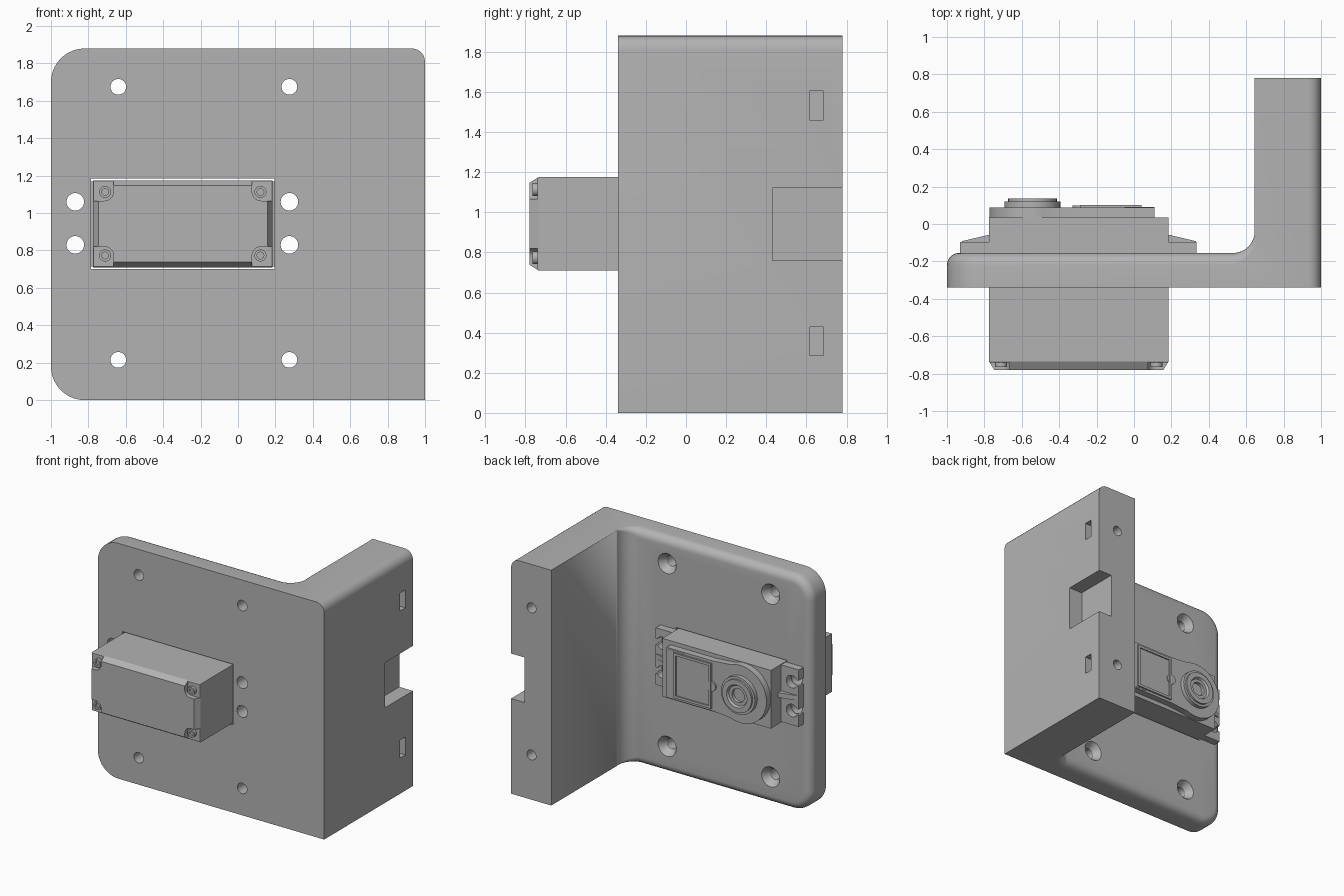
import bpy, bmesh
from math import sin, cos, pi
from mathutils import Vector

if "Cube" in bpy.data.objects:
    bpy.data.objects.remove(bpy.data.objects["Cube"])

grey = bpy.data.materials.new("plain grey")
grey.use_nodes = True
GREY = (0.45, 0.45, 0.45, 1)
grey.diffuse_color = GREY
grey.node_tree.nodes["Principled BSDF"].inputs["Base Color"].default_value = GREY


def finish(name, bm):
    bmesh.ops.remove_doubles(bm, verts=bm.verts, dist=1e-5)
    bmesh.ops.recalc_face_normals(bm, faces=bm.faces)
    mesh = bpy.data.meshes.new(name)
    bm.to_mesh(mesh)
    bm.free()
    mesh.materials.append(grey)
    ob = bpy.data.objects.new(name, mesh)
    bpy.context.collection.objects.link(ob)
    return ob


def activate(ob):
    bpy.ops.object.select_all(action='DESELECT')
    ob.select_set(True)
    bpy.context.view_layer.objects.active = ob


def cut(target, cutter):
    cutter.hide_render = True
    mod = target.modifiers.new("cut", 'BOOLEAN')
    mod.operation, mod.solver, mod.object = 'DIFFERENCE', 'EXACT', cutter
    activate(target)
    bpy.ops.object.modifier_apply(modifier=mod.name)
    bpy.data.objects.remove(cutter)


def prism(name, outline, y0, y1, inset=0):
    """Extrude an (x, z) outline along y; inset shrinks the y0 end about the middle."""
    bm = bmesh.new()
    mid = sum((Vector(p) for p in outline), Vector((0, 0))) / len(outline)

    def shrink(p):
        d = Vector(p) - mid
        return [m + c - (inset if c > 0 else -inset) for m, c in zip(mid, d)]
    a = [bm.verts.new((x, y0, z)) for x, z in map(shrink, outline)]
    b = [bm.verts.new((x, y1, z)) for x, z in outline]
    bm.faces.new(a)
    bm.faces.new(b)
    for i in range(len(a)):
        j = (i + 1) % len(a)
        bm.faces.new((a[i], a[j], b[j], b[i]))
    return finish(name, bm)


def rect(x0, x1, z0, z1):
    return [(x0, z0), (x1, z0), (x1, z1), (x0, z1)]


def arc(cx, cz, r, a0, a1, n=10):
    return [(cx + r * cos(a0 + (a1 - a0) * i / n), cz + r * sin(a0 + (a1 - a0) * i / n))
            for i in range(n + 1)]


def lathe(name, profile, x, z):
    """Spin (radius, y) points about an axis along y."""
    bm = bmesh.new()
    vs = [bm.verts.new((x + r, y, z)) for r, y in profile]
    es = [bm.edges.new(p) for p in zip(vs, vs[1:])]
    bmesh.ops.spin(bm, geom=vs + es, cent=(x, 0, z), axis=(0, 1, 0),
                   angle=2 * pi, steps=32)
    return finish(name, bm)


def rod(name, r, y0, y1, x, z):
    return lathe(name, [(0, y0), (r, y0), (r, y1), (0, y1)], x, z)


# Bracket: rounded plate that flows through a fillet into the side wall
H, FRONT, BACK, WALL, END = 1.88, -0.34, -0.155, 0.645, 0.78
EDGE, FILLET, CORNER, STEPS = 0.065, 0.115, 0.18, 6
XJ = WALL - FILLET
turns = [pi / 2 * k / STEPS for k in range(STEPS + 1)]
bm = bmesh.new()


def skin(rows):
    for r, s in zip(rows, rows[1:]):
        for i in range(len(r) - 1):
            bm.faces.new((r[i], r[i + 1], s[i + 1], s[i]))


def plate_ring(y, inset):
    c = CORNER - 1
    pts = [(XJ, inset)] + arc(c, CORNER, CORNER - inset, -pi / 2, -pi)
    pts += arc(c, H - CORNER, CORNER - inset, pi, pi / 2) + [(XJ, H - inset)]
    return [bm.verts.new((x, y, z)) for x, z in pts]


rings = [plate_ring(FRONT, 0)]
rings += [plate_ring(BACK - EDGE * (1 - sin(a)), EDGE * (1 - cos(a))) for a in turns]
skin(rings)
bm.faces.new(rings[0])
bm.faces.new(rings[-1])

# The plate's rounded rim fades out along the fillet
rows = []
for i in range(13):
    t = i / 12
    n = Vector((-sin(t * pi / 2), cos(t * pi / 2)))
    p = Vector((XJ, BACK + FILLET)) - n * FILLET
    r = EDGE * (1 - t)
    half = [(p - n * r * (1 - sin(a)), r * (1 - cos(a))) for a in turns]
    pts = [(q.x, q.y, z) for q, z in half]
    pts += [(q.x, q.y, H - z) for q, z in reversed(half)]
    rows.append([bm.verts.new(v) for v in pts])
skin(rows)
path = [(WALL, END), (1, END), (1, FRONT), (XJ, FRONT)]
low = [bm.verts.new((x, y, 0)) for x, y in path]
top = [bm.verts.new((x, y, H)) for x, y in path]
skin([low, top])
bm.faces.new((rows[-1][0], rows[-1][-1], top[0], low[0]))
bm.faces.new([r[0] for r in rows] + low)
bm.faces.new([r[-1] for r in rows] + top)
bmesh.ops.remove_doubles(bm, verts=bm.verts, dist=1e-5)
rim = [e for e in bm.edges if all(v.co.x > 0.999 for v in e.verts)
       and abs(e.verts[0].co.z - e.verts[1].co.z) < 0.01]
bmesh.ops.bevel(bm, geom=rim, offset=0.07, segments=6, profile=0.5, affect='EDGES')
bracket = finish("bracket", bm)

# Bracket openings
SX, SZ = -0.295, 0.943          # motor centre
SLOT_X, SLOT_Z = (-0.87, 0.275), (0.83, 1.06)
cut(bracket, prism("motor_opening", rect(-0.785, 0.195, 0.7, 1.185), -0.5, 0))
for x in (-0.64, 0.275):
    for z in (0.215, 1.675):
        cut(bracket, lathe("countersink", [(0, -0.4), (0.042, -0.4), (0.042, -0.21),
                                           (0.08, BACK), (0.08, -0.1), (0, -0.1)], x, z))
for x in SLOT_X:
    for z in SLOT_Z:
        cut(bracket, rod("screw_hole", 0.047, -0.4, -0.1, x, z))
cut(bracket, prism("wall_notch", rect(0.88, 1.1, 0.76, 1.12), 0.43, 0.9))
for z in (0.357, 1.532):
    cut(bracket, prism("nut_slot", rect(0.75, 1.1, z - 0.072, z + 0.072), 0.615, 0.685))
    cut(bracket, rod("bolt_hole", 0.04, 0.4, 0.9, 0.82, z))

# Motor case with chamfered front cap and four screw pockets
prism("motor_case", rect(-0.775, 0.185, 0.71, 1.175), -0.735, 0.035)
cap = prism("motor_front_cap", rect(-0.775, 0.185, 0.71, 1.175), -0.78, -0.735, 0.028)
pocket = [(-0.05, -0.05), (0.11, -0.05)] + arc(0.06, 0.06, 0.05, 0, pi / 2, 6) + [(-0.05, 0.11)]
for sx in (-1, 1):
    for sz in (-1, 1):
        outline = [(SX + sx * (0.48 - u), SZ + sz * (0.2325 - v)) for u, v in pocket]
        cut(cap, prism("pocket", outline, -0.9, -0.741))
        lathe("case_screw", [(0, -0.735), (0.032, -0.735), (0.032, -0.765), (0.018, -0.765),
                             (0.018, -0.75), (0, -0.75)], SX + sx * 0.415, SZ + sz * 0.17)

# Gear cover: round around the shaft, straight towards the label end
CX = -0.543
cover = arc(CX, SZ, 0.23, pi * 0.38, pi * 1.62, 32)
cover += [(-0.3, SZ - 0.2), (0.11, SZ - 0.2), (0.11, SZ + 0.2), (-0.3, SZ + 0.2)]
prism("gear_cover", cover, 0.03, 0.088)
prism("cover_tongue", rect(-0.05, 0.11, SZ - 0.19, SZ + 0.19), 0.03, 0.09)
frame = prism("label_frame", rect(-0.29, 0.04, SZ - 0.18, SZ + 0.18), 0.08, 0.102)
cut(frame, prism("label_recess", rect(-0.27, 0.02, SZ - 0.16, SZ + 0.16), 0.092, 0.2))
rod("label_tab", 0.04, 0.08, 0.1, -0.29, SZ)
lathe("output_shaft", [(0, 0.08), (0.15, 0.08), (0.15, 0.12), (0.13, 0.12), (0.13, 0.135),
                       (0.09, 0.135), (0.08, 0.118), (0.055, 0.118), (0.055, 0.092),
                       (0, 0.092)], CX, SZ)

# Mounting ears with open screw slots and a sloping rib
for side, inner, outer, sx in (("right", -0.765, -0.93, SLOT_X[0]),
                               ("left", 0.175, 0.335, SLOT_X[1])):
    ear = prism(side + "_ear", rect(min(inner, outer), max(inner, outer), 0.715, 1.17),
                BACK, -0.095)
    for z in SLOT_Z:
        cut(ear, rod("ear_hole", 0.05, -0.3, 0, sx, z))
        cut(ear, prism("ear_slot", rect(min(sx, outer * 1.2), max(sx, outer * 1.2),
                                        z - 0.024, z + 0.024), -0.3, 0))
    bm = bmesh.new()
    tri = [[bm.verts.new((x, y, SZ + dz)) for x, y in
            ((inner, -0.1), (outer * 0.99, -0.1), (outer * 0.99, -0.092), (inner, -0.055))]
           for dz in (-0.02, 0.02)]
    bm.faces.new(tri[0])
    bm.faces.new(tri[1])
    for i in range(4):
        j = (i + 1) % 4
        bm.faces.new((tri[0][i], tri[0][j], tri[1][j], tri[1][i]))
    finish(side + "_ear_rib", bm)

# Smooth round surfaces, keep hard edges
for ob in bpy.context.scene.objects:
    if ob.type == 'MESH':
        activate(ob)
        bpy.ops.object.shade_smooth_by_angle(angle=0.6)
